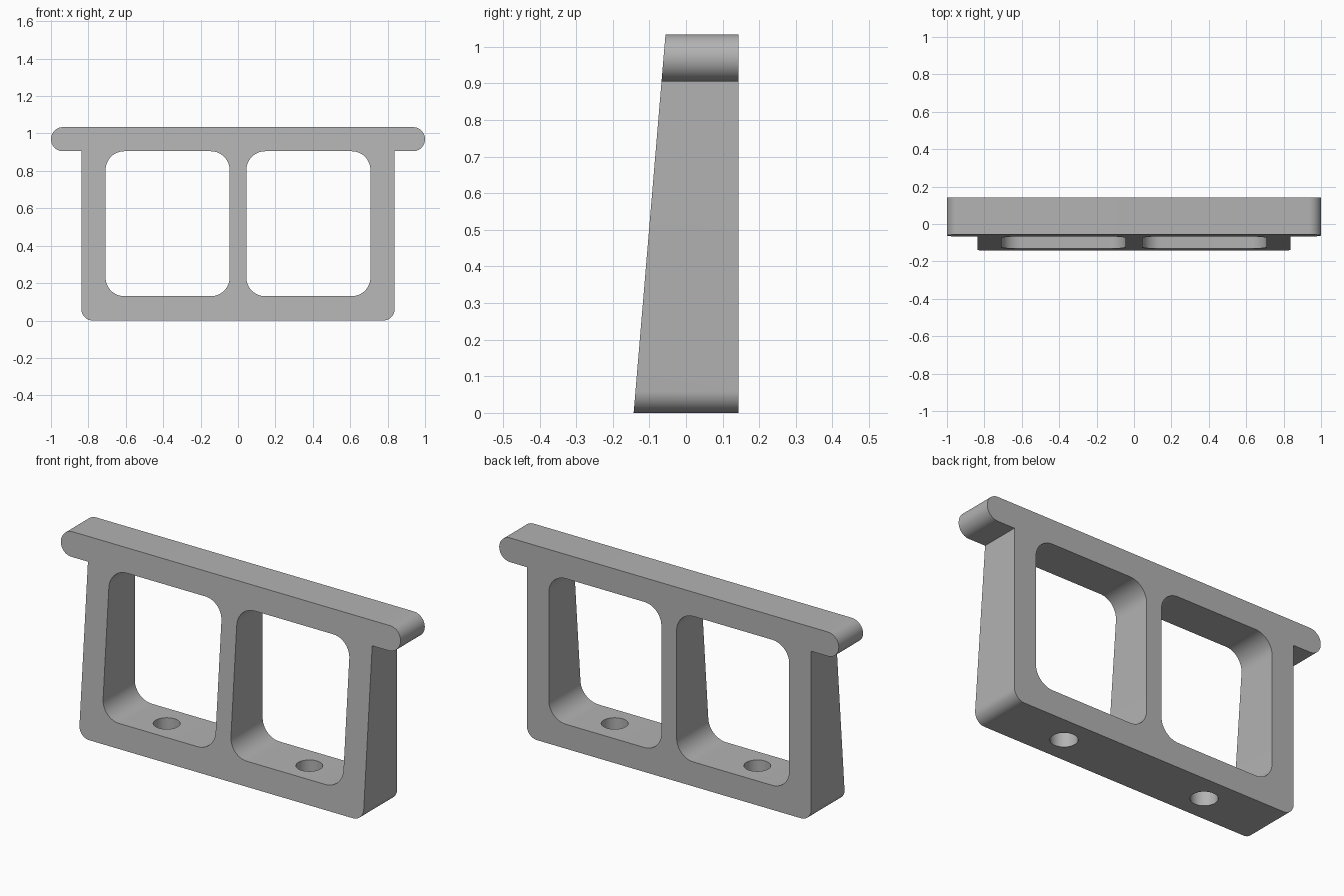
import bpy, bmesh, math

old = bpy.data.objects.get("Cube")
if old:
    bpy.data.objects.remove(old, do_unlink=True)

BACK, TOP, BAR = 0.143, 1.034, 0.905
grey = bpy.data.materials.new("plain grey")
grey.use_nodes = True
colour = (0.45, 0.45, 0.45, 1)
grey.diffuse_color = colour
grey.node_tree.nodes["Principled BSDF"].inputs["Base Color"].default_value = colour


def rounded(corners, steps=12):
    """Round each (x, z, radius) corner of a counter-clockwise, right-angled outline."""
    points = []
    for i, (x, z, r) in enumerate(corners):
        if r == 0:
            points.append((x, z))
            continue
        px, pz, _ = corners[i - 1]
        nx, nz, _ = corners[(i + 1) % len(corners)]
        sx = math.copysign(1, px + nx - 2 * x)
        sz = math.copysign(1, pz + nz - 2 * z)
        start = math.atan2(pz - z, px - x) + math.pi
        start -= math.pi / 2
        for k in range(steps + 1):
            a = start + math.pi / 2 * k / steps
            points.append((x + sx * r + r * math.cos(a), z + sz * r + r * math.sin(a)))
    return points


def prism(name, points, front, back):
    """Extrude an x-z outline from front to back; front is a function of z."""
    bm = bmesh.new()
    a = [bm.verts.new((x, front(z), z)) for x, z in points]
    b = [bm.verts.new((x, back, z)) for x, z in points]
    bm.faces.new(a)
    bm.faces.new(b[::-1])
    for i in range(len(a)):
        bm.faces.new((a[i - 1], b[i - 1], b[i], a[i]))
    bmesh.ops.remove_doubles(bm, verts=bm.verts, dist=1e-5)
    bmesh.ops.recalc_face_normals(bm, faces=bm.faces)
    mesh = bpy.data.meshes.new(name)
    bm.to_mesh(mesh)
    bm.free()
    obj = bpy.data.objects.new(name, mesh)
    bpy.context.collection.objects.link(obj)
    return obj


# Frame with overhanging round-ended top bar and sloping front
R = (TOP - BAR) / 2
outline = [(-0.837, 0, 0.06), (0.837, 0, 0.06), (0.837, BAR, 0), (1, BAR, R),
           (1, TOP, R), (-1, TOP, R), (-1, BAR, R), (-0.837, BAR, 0)]
frame = prism("frame", rounded(outline), lambda z: -BACK + 0.087 * z / TOP, BACK)
frame.data.materials.append(grey)

# Window openings and screw holes, mirrored left and right
cutters = []
for side in (-1, 1):
    lo, hi = sorted((side * 0.045, side * 0.708))
    opening = [(lo, 0.13, 0.1), (hi, 0.13, 0.1), (hi, BAR, 0.1), (lo, BAR, 0.1)]
    cutters.append(prism("window_cutter", rounded(opening), lambda z: -0.5, 0.5))
    bpy.ops.mesh.primitive_cylinder_add(vertices=48, radius=0.065, depth=0.3,
                                        location=(side * 0.42, 0, 0.06))
    bpy.context.object.name = "hole_cutter"
    cutters.append(bpy.context.object)

bpy.ops.object.select_all(action='DESELECT')
frame.select_set(True)
bpy.context.view_layer.objects.active = frame
for cutter in cutters:
    cutter.hide_render = True
    mod = frame.modifiers.new("cut", 'BOOLEAN')
    mod.object = cutter
    mod.solver = 'EXACT'
    bpy.ops.object.modifier_apply(modifier=mod.name)
    bpy.data.objects.remove(cutter, do_unlink=True)

bpy.ops.object.shade_smooth_by_angle(angle=math.radians(30))
